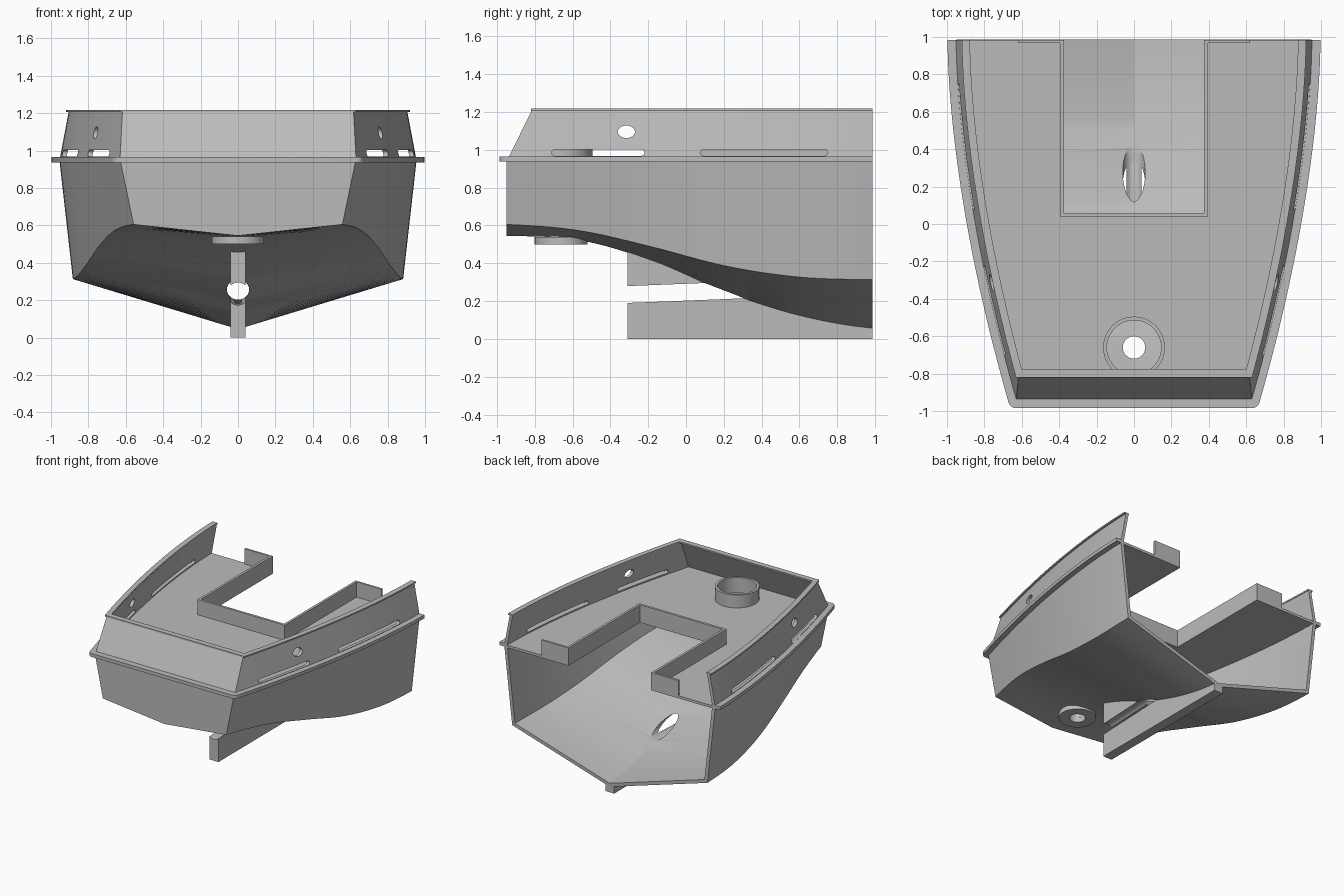
import bpy, bmesh, math
from mathutils import Vector

if "Cube" in bpy.data.objects:
    bpy.data.objects.remove(bpy.data.objects["Cube"])

grey = bpy.data.materials.new("light_grey")
grey.diffuse_color = (0.5, 0.5, 0.5, 1)
grey.use_nodes = True
grey.node_tree.nodes["Principled BSDF"].inputs["Base Color"].default_value = grey.diffuse_color
END, STERN = 0.985, -0.95


# ---- hull lines -------------------------------------------------------
def half_width(y):
    return 0.955 - 0.325 * (max(END - y, 0) / 1.935) ** 1.7


def spline(vals, y):
    # Catmull-Rom through evenly spaced heights, stern to open end
    s = min(max((y - STERN) / (END - STERN), 0), 1) * (len(vals) - 1)
    i = min(int(s), len(vals) - 2)
    t = s - i
    p = [vals[min(max(k, 0), len(vals) - 1)] for k in range(i - 1, i + 3)]
    return 0.5 * (2 * p[1] + (p[2] - p[0]) * t
                  + (2 * p[0] - 5 * p[1] + 4 * p[2] - p[3]) * t ** 2
                  + (3 * p[1] - p[0] - 3 * p[2] + p[3]) * t ** 3)


def keel(y):
    return spline([0.545, 0.522, 0.41, 0.242, 0.115, 0.045], y)


def chine(y):
    return spline([0.605, 0.572, 0.485, 0.385, 0.327, 0.313], y)


def stations(a, b, n=28):
    return [a + (b - a) * i / n for i in range(n + 1)]


def outline(off, stern):
    # U-shaped plan line: down the right side, across the stern, up the left
    side = [(half_width(y) + off, y) for y in stations(END, stern)]
    return side + [(-x, y) for x, y in reversed(side)]


# ---- mesh helpers -----------------------------------------------------
def finish(name, bm, outward=False):
    bmesh.ops.recalc_face_normals(bm, faces=bm.faces)
    if outward:
        f = max(bm.faces, key=lambda f: f.calc_center_median().x)
        if f.normal.x < 0:
            bmesh.ops.reverse_faces(bm, faces=bm.faces)
    me = bpy.data.meshes.new(name)
    bm.to_mesh(me)
    bm.free()
    me.materials.append(grey)
    ob = bpy.data.objects.new(name, me)
    bpy.context.collection.objects.link(ob)
    return ob


def loft(rows, closed=False, cap_start=False, cap_end=False):
    bm = bmesh.new()
    vs = [[bm.verts.new(p) for p in r] for r in rows]
    n = len(vs[0])
    for a, b in zip(vs, vs[1:]):
        for i in range(n if closed else n - 1):
            j = (i + 1) % n
            bm.faces.new((a[i], a[j], b[j], b[i]))
    if cap_start:
        bm.faces.new(vs[0])
    if cap_end:
        bm.faces.new(vs[-1])
    return bm


def prism(name, pts, a, b, axis="z"):
    put = (lambda p, h: (p[0], p[1], h)) if axis == "z" else (lambda p, h: (h, p[0], p[1]))
    return finish(name, loft([[put(p, a) for p in pts], [put(p, b) for p in pts]], True, True, True))


def band(outer, inner, z0, z1):
    return loft([[(*o, z0), (*o, z1), (*i, z1), (*i, z0)] for o, i in zip(outer, inner)],
                True, True, True)


def circle(r, cx, cy, n=48, rz=None):
    return [(cx + r * math.cos(2 * math.pi * i / n), cy + (rz or r) * math.sin(2 * math.pi * i / n))
            for i in range(n)]


def apply(ob, kind, **props):
    m = ob.modifiers.new(kind.lower(), kind)
    for k, v in props.items():
        setattr(m, k, v)
    bpy.context.view_layer.objects.active = ob
    bpy.ops.object.modifier_apply(modifier=m.name)


def cut(ob, *cutters):
    for c in cutters:
        apply(ob, "BOOLEAN", operation="DIFFERENCE", solver="EXACT", object=c)


# ---- cutters ----------------------------------------------------------
rudder_hole = prism("rudder_hole_cutter", circle(0.06, 0, -0.66), 0.3, 0.8)
hatch_hole = prism("hatch_hole_cutter", circle(0.145, 0, -0.66), 0.8, 1.2)
cockpit = prism("cockpit_cutter", [(-0.38, 0.05), (0.38, 0.05), (0.38, 1.1), (-0.38, 1.1)], 0.8, 1.2)
shaft = finish("shaft_cutter", loft(
    [[(x, y, z + 0.247 + 0.04 * y) for x, z in circle(0.06, 0, 0)] for y in (-0.6, 0.9)],
    True, True, True))


def slot(y0, y1, z, r):
    arc = [math.pi * (i / 8 - 0.5) for i in range(9)]
    return prism("scupper_cutter",
                 [(y1 - r + r * math.cos(a), z + r * math.sin(a)) for a in arc]
                 + [(y0 + r - r * math.cos(a), z - r * math.sin(a)) for a in arc], -1.5, 1.5, "x")


scuppers = [slot(-0.71, -0.22, 0.985, 0.017), slot(0.075, 0.75, 0.985, 0.017)]
fairlead = prism("fairlead_cutter", circle(0.045, -0.315, 1.095, 32, 0.033), -1.5, 1.5, "x")
cutters = [rudder_hole, hatch_hole, cockpit, shaft, fairlead] + scuppers

# ---- hull shell with transom ------------------------------------------
rows = []
for y in stations(STERN, END, 40):
    w, c = half_width(y), half_width(y) - 0.072
    rows.append([(w, y, 0.95), (c, y, chine(y)), (0, y, keel(y)), (-c, y, chine(y)), (-w, y, 0.95)])
hull = finish("hull", loft(rows, cap_start=True), outward=True)
apply(hull, "SOLIDIFY", thickness=0.028, offset=-1, use_even_offset=True)
cut(hull, rudder_hole, shaft)

# ---- skeg under the keel, split by the shaft tube ---------------------
skeg = prism("skeg", [(-0.31, 0), (END, 0)] + [(y, keel(y) + 0.012) for y in stations(END, -0.31)],
             -0.04, 0.04, "x")
cut(skeg, shaft)

# ---- rudder pad -------------------------------------------------------
pad = prism("rudder_pad", circle(0.14, 0, -0.66), 0.5, 0.54)
cut(pad, rudder_hole)

# ---- deck -------------------------------------------------------------
deck = prism("deck", outline(-0.01, STERN + 0.01), 0.935, 0.956)
cut(deck, cockpit, hatch_hole)

# ---- rubbing rail with rounded stern corners --------------------------
bm = band(outline(0.042, STERN - 0.035), outline(-0.025, STERN + 0.025), 0.937, 0.965)
corners = [e for e in bm.edges if all(v.co.y < -0.98 for v in e.verts)
           and abs(e.verts[0].co.z - e.verts[1].co.z) > 0.01]
bmesh.ops.bevel(bm, geom=corners, offset=0.03, segments=4, affect="EDGES", profile=0.5)
finish("rubbing_rail", bm)

# ---- bulwark leaning inward, with scuppers and fairleads --------------
base = [(x, y, 0.945) for x, y in outline(0, -0.945)]
top = [(x, y, 1.21) for x, y in outline(-0.05, -0.815)]
bulwark = finish("bulwark", loft([base, top]), outward=True)
apply(bulwark, "SOLIDIFY", thickness=0.025, offset=-1, use_even_offset=True)
cut(bulwark, fairlead, *scuppers)
finish("bulwark_cap", band(outline(-0.035, -0.82), outline(-0.078, -0.775), 1.205, 1.217))

# ---- cockpit coaming with end wings -----------------------------------
half = [(0.395, 0.04), (0.395, 0.968), (0.62, 0.968), (0.62, END), (0.375, END), (0.375, 0.06)]
prism("cockpit_coaming", half + [(-x, y) for x, y in reversed(half)], 0.935, 1.08)

# ---- hatch ring on the aft deck ---------------------------------------
ring = prism("hatch_ring", circle(0.165, 0, -0.66), 0.94, 1.06)
cut(ring, hatch_hole)

# ---- clean up and shade -----------------------------------------------
for c in cutters:
    bpy.data.objects.remove(c, do_unlink=True)
for ob in bpy.context.collection.objects:
    ob.select_set(True)
    bpy.context.view_layer.objects.active = ob
bpy.ops.object.shade_smooth_by_angle(angle=math.radians(25))
